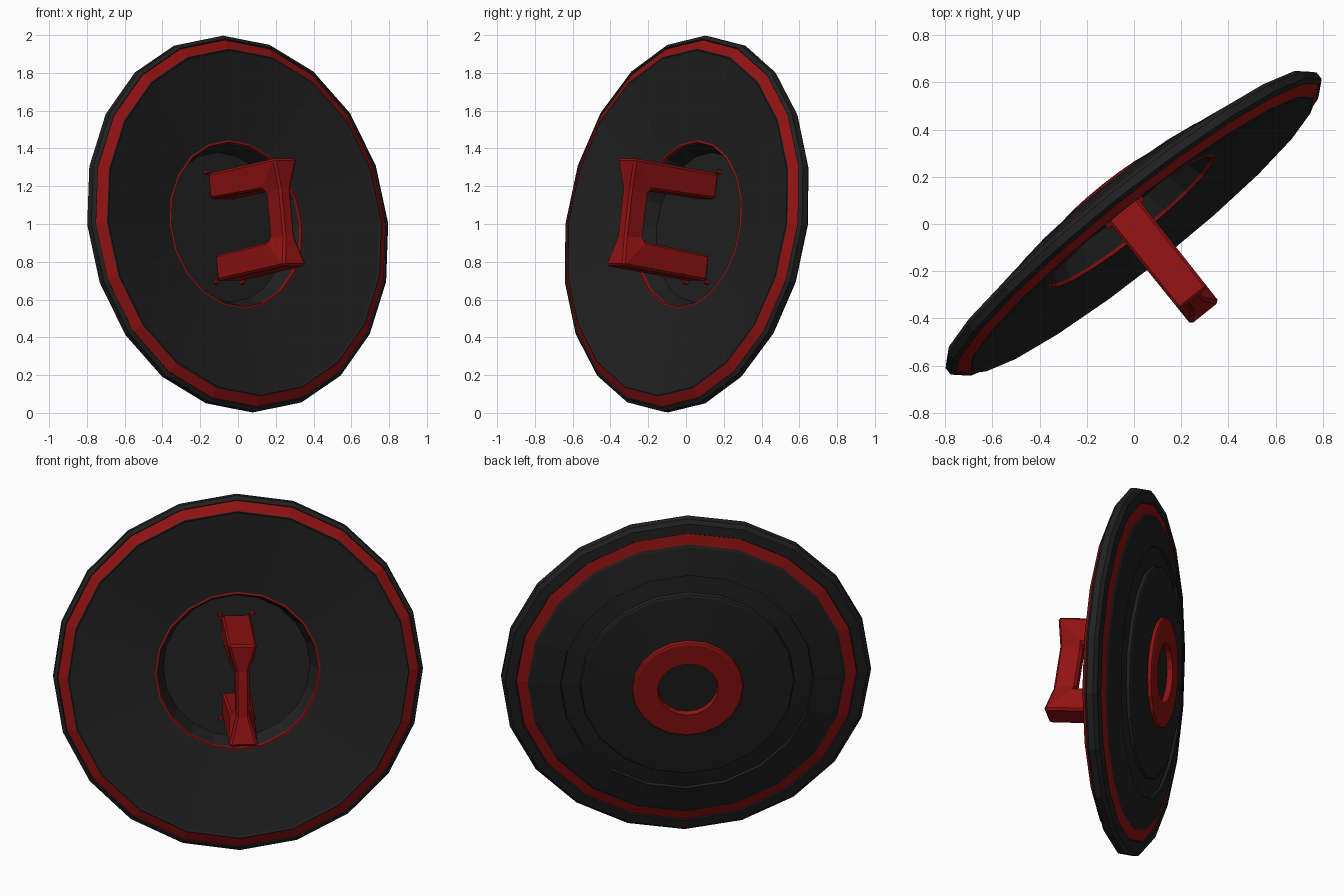
import bpy, bmesh, math
from mathutils import Matrix, Vector

if "Cube" in bpy.data.objects:
    bpy.data.objects.remove(bpy.data.objects["Cube"])

SIDES = 20

# Tilted frame: local x = across, y = up the disc, z = out towards the grip
n = Vector((0.617, -0.774, 0.142)).normalized()
w = Vector((0, 0, 1)).cross(n).normalized()
v = n.cross(w)
FRAME = Matrix.Translation((0, 0, 1)) @ Matrix((w, v, n)).transposed().to_4x4()


def material(name, rgb):
    m = bpy.data.materials.new(name)
    m.diffuse_color = (*rgb, 1)
    m.use_nodes = True
    m.node_tree.nodes["Principled BSDF"].inputs["Base Color"].default_value = m.diffuse_color
    return m


DARK = material("dark", (0.015, 0.015, 0.015))
RED = material("red", (0.28, 0.006, 0.006))


def add_object(name, bm, mat):
    bmesh.ops.transform(bm, matrix=FRAME, verts=bm.verts)
    me = bpy.data.meshes.new(name)
    bm.to_mesh(me)
    bm.free()
    me.materials.append(mat)
    ob = bpy.data.objects.new(name, me)
    bpy.context.collection.objects.link(ob)
    return ob


def lathe(name, profile, mat):
    """Revolve (radius, depth) points, ordered from back to front."""
    bm = bmesh.new()
    rings = []
    for r, z in profile:
        if r == 0:
            rings.append([bm.verts.new((0, 0, z))] * SIDES)
        else:
            rings.append([bm.verts.new((r * math.sin(a), r * math.cos(a), z))
                          for a in (2 * math.pi * i / SIDES for i in range(SIDES))])
    for a, b in zip(rings, rings[1:]):
        for i in range(SIDES):
            j = (i + 1) % SIDES
            loop = list(dict.fromkeys((a[i], b[i], b[j], a[j])))
            bm.faces.new(loop)
    # all profiles run centre-back -> rim -> centre-front
    return add_object(name, bm, mat)


# Back of the disc: hub, grooved dome, red band
lathe("hub_recess", [(0, -.145), (.16, -.145)], DARK)
lathe("hub_ring", [(.16, -.145), (.165, -.175), (.29, -.175), (.30, -.17), (.305, -.145)], RED)
lathe("back_dome", [(.30, -.152), (.57, -.126), (.58, -.12), (.585, -.102), (.685, -.085),
                    (.69, -.10), (.85, -.066), (.865, -.058)], DARK)
lathe("back_band", [(.865, -.058), (.925, -.042)], RED)

# Outer rim
lathe("rim", [(.925, -.042), (.93, -.048), (.985, -.04), (1.005, -.02), (1.005, .015),
              (.985, .03), (.98, .024)], DARK)

# Front of the disc: red band, shallow dish, red trim, grip recess
lathe("front_band", [(.98, .024), (.93, .054)], RED)
lathe("front_dish", [(.93, .054), (.925, .058), (.915, .053), (.45, -.015)], DARK)
lathe("recess_trim", [(.45, -.015), (.44, -.012), (.436, -.026)], RED)
lathe("recess_bowl", [(.436, -.026), (.40, -.12), (0, -.12)], DARK)

# Grip: C-shaped bar, sections as (outer depth, height, half width), (inner ...)
half = [((-.12, .288, .08), (-.12, .15, .08)),
        ((.45, .288, .078), (.30, .14, .065)),
        ((.425, .13, .037), (.30, .115, .037))]
sections = half + [tuple((d, -h, t) for d, h, t in s) for s in reversed(half)]
bm = bmesh.new()
loops = []
for (d0, h0, t0), (d1, h1, t1) in sections:
    loops.append([bm.verts.new(p) for p in
                  ((-t0, h0, d0), (t0, h0, d0), (t1, h1, d1), (-t1, h1, d1))])
for a, b in zip(loops, loops[1:]):
    for i in range(4):
        j = (i + 1) % 4
        bm.faces.new((a[i], a[j], b[j], b[i]))
bm.faces.new(loops[0])
bm.faces.new(loops[-1])
bmesh.ops.recalc_face_normals(bm, faces=bm.faces)
grip = add_object("grip", bm, RED)
bev = grip.modifiers.new("bevel", 'BEVEL')
bev.width = 0.012
bev.segments = 1

# Small pins at the corners of the grip feet
bm = bmesh.new()
for sx in (-1, 1):
    for sy in (-1, 1):
        bmesh.ops.create_cone(bm, cap_ends=True, segments=6, radius1=.016, radius2=.008, depth=.03,
                              matrix=Matrix.Translation((sx * .088, sy * .295, -.108)))
add_object("grip_pins", bm, RED)
